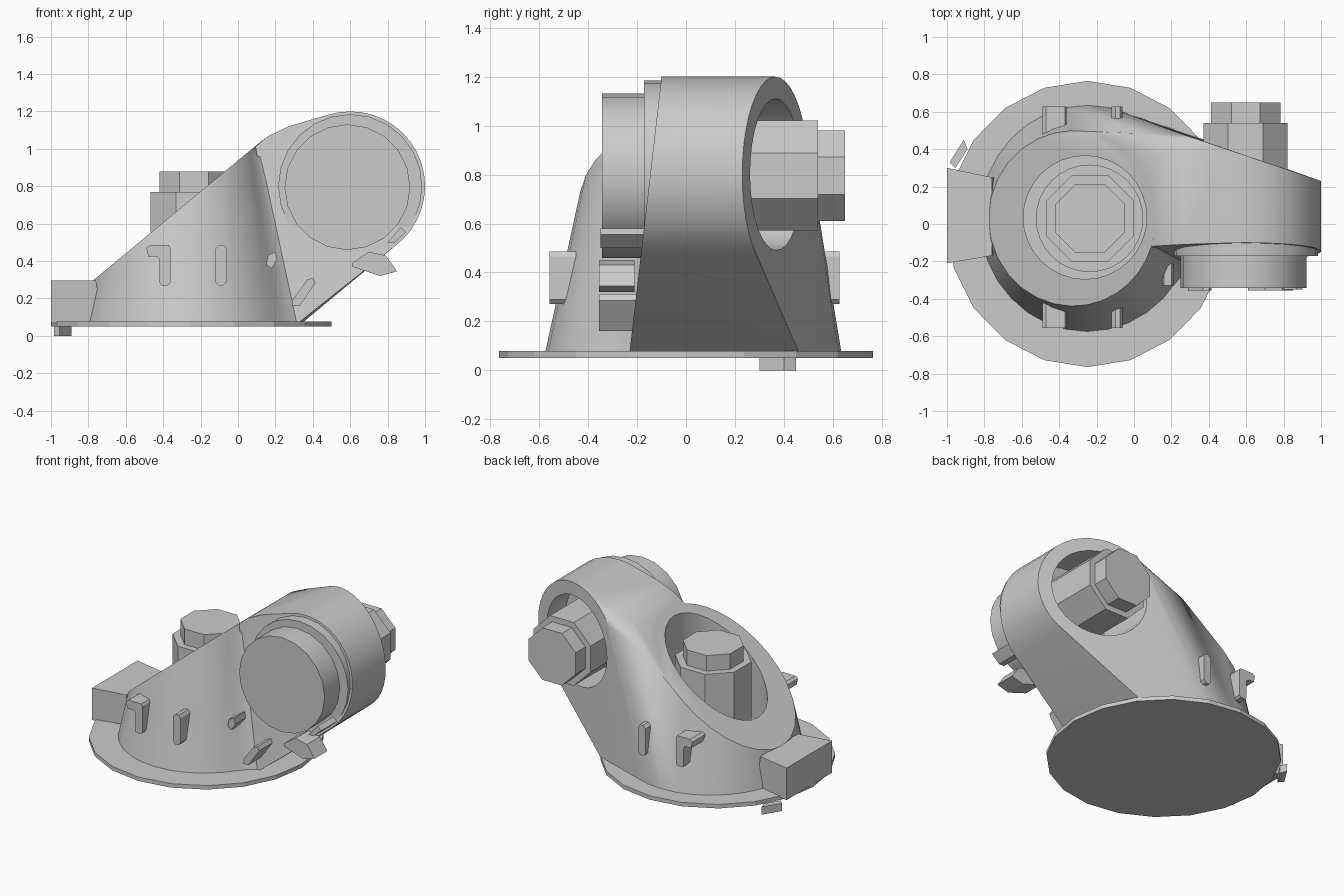
import bpy, bmesh, math
from mathutils import Vector

if "Cube" in bpy.data.objects:
    bpy.data.objects.remove(bpy.data.objects["Cube"])

SLOPE = 0.828                      # sloping top face of the body
CX, CY = -0.25, 0.03               # axis of the conical body


def finish(name, bm, smooth=30):
    bmesh.ops.recalc_face_normals(bm, faces=bm.faces)
    me = bpy.data.meshes.new(name)
    bm.to_mesh(me)
    bm.free()
    ob = bpy.data.objects.new(name, me)
    bpy.context.collection.objects.link(ob)
    if smooth:
        shade(ob, smooth)
    return ob


def shade(ob, angle):
    bpy.ops.object.select_all(action='DESELECT')
    ob.select_set(True)
    bpy.context.view_layer.objects.active = ob
    bpy.ops.object.shade_smooth_by_angle(angle=math.radians(angle))


def prism(name, lower, upper, smooth=0):
    """Solid between two matching outlines."""
    bm = bmesh.new()
    a = [bm.verts.new(p) for p in lower]
    b = [bm.verts.new(p) for p in upper]
    bm.faces.new(a)
    bm.faces.new(b)
    n = len(a)
    for i in range(n):
        bm.faces.new((a[i], a[(i + 1) % n], b[(i + 1) % n], b[i]))
    return finish(name, bm, smooth)


def ring(n, rx, ry, phase=0.0):
    return [(rx * math.cos(2 * math.pi * (i + phase) / n),
             ry * math.sin(2 * math.pi * (i + phase) / n)) for i in range(n)]


def upright(name, x, y, r, z0, z1, n, phase=0.0, ry=None, smooth=0):
    pts = ring(n, r, ry or r, phase)
    return prism(name, [(x + u, y + v, z0) for u, v in pts],
                 [(x + u, y + v, z1) for u, v in pts], smooth)


def along_y(name, outline, y0, y1, smooth=0):
    return prism(name, [(u, y0, v) for u, v in outline],
                 [(u, y1, v) for u, v in outline], smooth)


def disc_y(name, x, z, r, y0, y1, n, phase=0.0, smooth=0):
    return along_y(name, [(x + u, z + v) for u, v in ring(n, r, r, phase)], y0, y1, smooth)


def boolean(ob, other, op):
    m = ob.modifiers.new(op, 'BOOLEAN')
    m.operation, m.object, m.solver = op, other, 'EXACT'
    bpy.ops.object.select_all(action='DESELECT')
    ob.select_set(True)
    bpy.context.view_layer.objects.active = ob
    bpy.ops.object.modifier_apply(modifier=m.name)
    bpy.data.objects.remove(other)


def front_y(z):
    return -0.10 - 0.116 * (1.2 - z)


def back_y(x):
    return 0.23 + 0.3375 * (1.0 - x)


# base plate
upright("base_plate", -0.25, 0, 0.75, 0.05, 0.078, 20, ry=0.765)

# conical body with sloping top
bm = bmesh.new()
low, high = ring(32, 0.575, 0.605), ring(32, 0.33, 0.36)
a = [bm.verts.new((CX + u, CY + v, 0.075)) for u, v in low]
b = [bm.verts.new((CX + u, CY + v, 1.2)) for u, v in high]
bm.faces.new(a)
bm.faces.new(b)
for i in range(32):
    j = (i + 1) % 32
    bm.faces.new((a[i], a[j], b[j], b[i]))
bmesh.ops.bisect_plane(bm, geom=bm.verts[:] + bm.edges[:] + bm.faces[:],
                       plane_co=(-0.77, 0, 0.3), plane_no=(-SLOPE, 0, 1),
                       clear_outer=True)
bmesh.ops.holes_fill(bm, edges=[e for e in bm.edges if e.is_boundary])
cone_pts = [v.co.copy() for v in bm.verts if v.co.y > front_y(v.co.z)]
body = finish("body", bm, 0)

# arm that sweeps from the body into the cross barrel
bm = bmesh.new()
extra = [(0.33, front_y(0.075), 0.075), (0.35, 0.46, 0.075),
         (0.16, front_y(1.07), 1.067), (0.16, 0.38, 1.067),
         (0.27, front_y(1.12), 1.12), (0.27, 0.40, 1.11),
         (0.0, 0.485, 0.93), (0.2, 0.46, 1.01)]
for p in cone_pts + [Vector(e) for e in extra]:
    bm.verts.new(p)
for u, v in ring(40, 0.4, 0.4):
    x, z = 0.6 + u, 0.8 + v
    bm.verts.new((x, front_y(z), z))
    bm.verts.new((x, back_y(x), z))
bmesh.ops.convex_hull(bm, input=bm.verts[:])
bmesh.ops.delete(bm, geom=[v for v in bm.verts if not v.link_faces], context='VERTS')
boolean(body, finish("arm", bm, 0), 'UNION')

# fillet in the inner corner between body and arm
boolean(body, prism("corner_fillet",
                    [(0.19, -0.35, 0.077), (0.27, -0.265, 0.077), (0.33, -0.215, 0.077), (0.15, -0.05, 0.077)],
                    [(0.03, -0.19, 0.95), (0.075, -0.15, 0.96), (0.13, -0.12, 0.96), (0.12, -0.05, 0.96)]),
        'UNION')

# recesses around both bolts
boolean(body, upright("top_recess", -0.262, CY + 0.005, 0.33, 0.25, 1.5, 32), 'DIFFERENCE')
boolean(body, disc_y("barrel_recess", 0.6, 0.8, 0.31, 0.05, 0.9, 32), 'DIFFERENCE')
shade(body, 30)

# octagonal bolts, each with a smaller head
K = 1 / math.cos(math.pi / 8)
upright("top_washer", -0.238, CY, 0.287, 0.24, 0.29, 32, smooth=30)
upright("top_bolt", -0.235, CY, 0.232 * K, 0.25, 0.77, 8, 0.5)
upright("top_bolt_head", -0.235, CY, 0.185 * K, 0.76, 0.88, 8, 0.5)
disc_y("side_bolt", 0.597, 0.796, 0.225 * K, 0.04, 0.54, 8, 0.5)
disc_y("side_bolt_head", 0.597, 0.796, 0.185 * K, 0.53, 0.65, 8, 0.5)

# front cap on the barrel
disc_y("cap_flange", 0.6, 0.8, 0.385, -0.172, -0.08, 24, smooth=30)
disc_y("front_cap", 0.585, 0.795, 0.336, -0.343, -0.1, 20, smooth=30)

# stop block on the low side
prism("stop_block",
      [(-1, -0.21, 0.07), (-0.72, -0.15, 0.07), (-0.72, 0.24, 0.07), (-1, 0.30, 0.07)],
      [(-1, -0.21, 0.297), (-0.76, -0.17, 0.297), (-0.76, 0.25, 0.297), (-1, 0.30, 0.297)])

# small tab under the plate edge
prism("locating_tab", *[[(-0.985, 0.33, z), (-0.955, 0.30, z), (-0.89, 0.40, z), (-0.91, 0.45, z)]
                        for z in (0.0, 0.055)])

# matching lugs on the front and back of the body
hook = [(-0.49, 0.47), (-0.47, 0.485), (-0.37, 0.485), (-0.36, 0.47), (-0.36, 0.285), (-0.375, 0.27),
        (-0.41, 0.27), (-0.42, 0.285), (-0.42, 0.41), (-0.435, 0.425), (-0.48, 0.425)]
bar = [(-0.12, 0.285), (-0.105, 0.27), (-0.08, 0.27), (-0.062, 0.29),
       (-0.062, 0.465), (-0.075, 0.485), (-0.10, 0.485), (-0.12, 0.465)]
for side, s in (("front", -1), ("back", 1)):
    mid = CY + 0.005
    along_y(side + "_hook_lug", hook, mid + s * 0.42, mid + s * 0.592)
    along_y(side + "_bar_lug", bar, mid + s * 0.43, mid + s * 0.592)

# lugs around the lower front of the arm
along_y("small_lug", [(0.15, 0.38), (0.18, 0.36), (0.21, 0.41), (0.20, 0.45), (0.16, 0.43)], -0.33, -0.2)
along_y("slanted_lug", [(0.29, 0.16), (0.33, 0.16), (0.415, 0.285), (0.40, 0.31), (0.37, 0.30), (0.29, 0.19)],
        -0.355, -0.17)
along_y("under_lug", [(0.61, 0.39), (0.61, 0.37), (0.76, 0.32), (0.85, 0.345), (0.79, 0.43), (0.70, 0.45)],
        -0.355, -0.21)
along_y("cap_lug", [(0.80, 0.50), (0.84, 0.50), (0.90, 0.555), (0.87, 0.58)], -0.35, -0.17)
